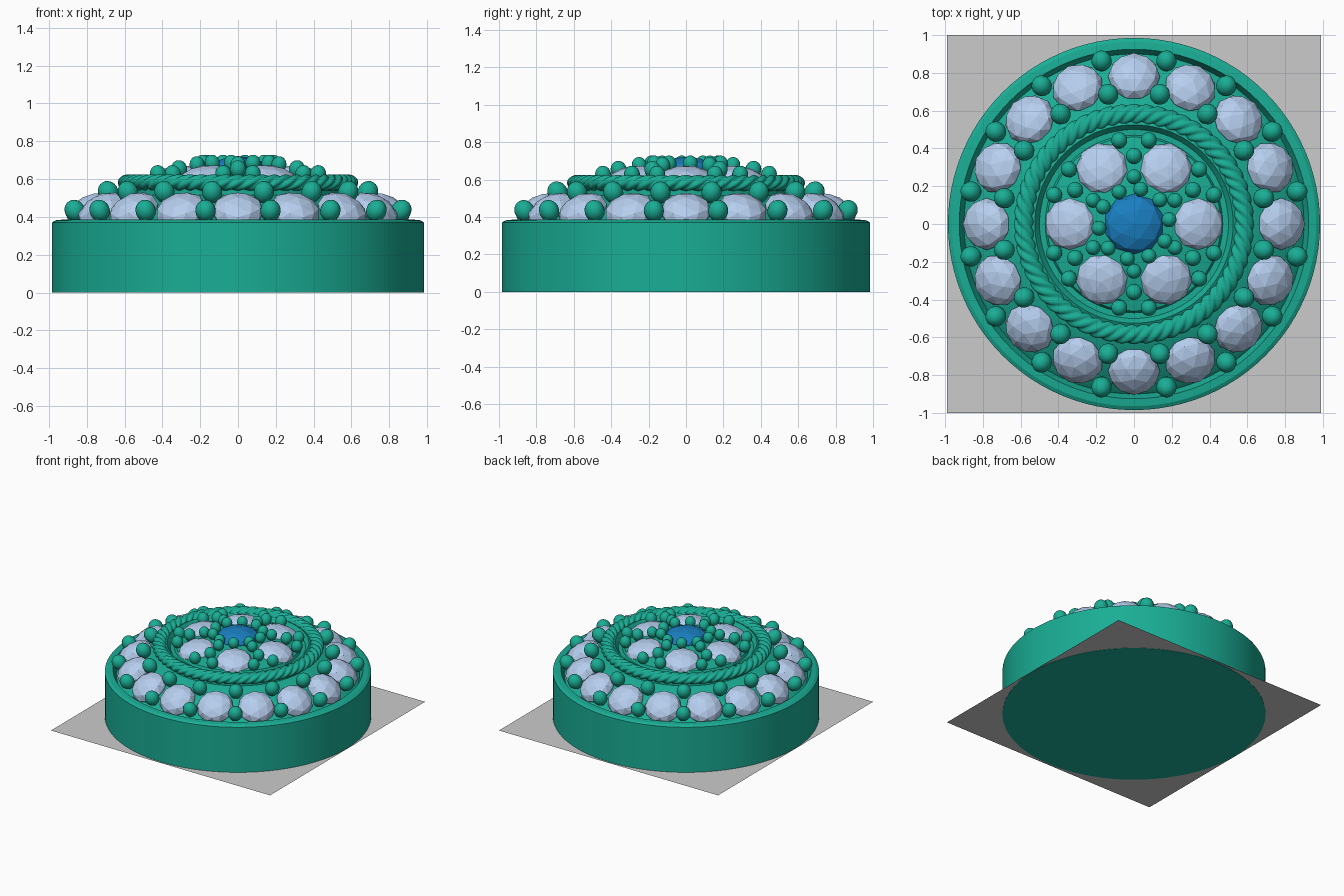
import bpy, bmesh, math
from math import sin, cos, pi, radians
from mathutils import Matrix, Vector

if "Cube" in bpy.data.objects:
    bpy.data.objects.remove(bpy.data.objects["Cube"])


def material(name, rgb):
    m = bpy.data.materials.new(name)
    m.diffuse_color = (*rgb, 1)
    m.use_nodes = True
    m.node_tree.nodes["Principled BSDF"].inputs["Base Color"].default_value = m.diffuse_color
    return m


GREEN = material("green_enamel", (0.01, 0.42, 0.30))
PALE = material("pale_blue_gem", (0.47, 0.62, 0.86))
BLUE = material("blue_gem", (0.01, 0.21, 0.53))


def finish(bm, name, mat=None, smooth=None):
    bmesh.ops.recalc_face_normals(bm, faces=bm.faces[:])
    me = bpy.data.meshes.new(name)
    bm.to_mesh(me)
    bm.free()
    ob = bpy.data.objects.new(name, me)
    bpy.context.collection.objects.link(ob)
    if mat:
        me.materials.append(mat)
    if smooth:
        bpy.ops.object.select_all(action='DESELECT')
        ob.select_set(True)
        bpy.context.view_layer.objects.active = ob
        bpy.ops.object.shade_smooth_by_angle(angle=radians(smooth))
    return ob


def place(r, ang, z, tilt):
    # polar position, local z leaning outward by tilt
    return (Matrix.Rotation(radians(ang), 4, 'Z') @ Matrix.Translation((r, 0, z))
            @ Matrix.Rotation(radians(tilt), 4, 'Y'))


def lathe(name, profile, steps=96):
    bm = bmesh.new()
    vs = [bm.verts.new((r, 0, z)) for r, z in profile]
    es = [bm.edges.new(p) for p in zip(vs, vs[1:])]
    bmesh.ops.spin(bm, geom=vs + es, cent=(0, 0, 0), axis=(0, 0, 1),
                   angle=2 * pi, steps=steps, use_duplicate=False)
    bmesh.ops.remove_doubles(bm, verts=bm.verts[:], dist=1e-4)
    return finish(bm, name, GREEN, 25)


def beads(name, spots, rad):
    # each spot: radius, angle, z, tilt
    bm = bmesh.new()
    for s in spots:
        bmesh.ops.create_uvsphere(bm, u_segments=16, v_segments=10, radius=rad,
                                  matrix=place(*s) @ Matrix.Diagonal((1, 1, 1.1, 1)))
    return finish(bm, name, GREEN, 60)


def gems(name, spots, rad, height, mat):
    bm = bmesh.new()
    for s in spots:
        bmesh.ops.create_icosphere(bm, subdivisions=2, radius=1,
                                   matrix=place(*s) @ Matrix.Diagonal((rad, rad, height, 1)))
    return finish(bm, name, mat)


# Backing sheet
bm = bmesh.new()
bmesh.ops.create_grid(bm, x_segments=1, y_segments=1, size=1,
                      matrix=Matrix.Translation((0, 0, 0.002)) @ Matrix.Diagonal((0.99, 1, 1, 1)))
finish(bm, "backing_sheet")

# Drum body with rim, sloping gem seat, rope shelf and inner dome
lathe("brooch_body", [
    (0, 0), (0.985, 0), (0.985, 0.37), (0.965, 0.382), (0.925, 0.386), (0.90, 0.335),
    (0.88, 0.355), (0.66, 0.49), (0.57, 0.515), (0.57, 0.575), (0.525, 0.60), (0.50, 0.565),
    (0.47, 0.565), (0.46, 0.585), (0.22, 0.645), (0, 0.655)])

# Outer ring: sixteen gems with a bead on each side of every gap
gems("outer_gems", [(0.78, i * 22.5, 0.43, 31) for i in range(16)], 0.138, 0.085, PALE)
gaps = [(i + 0.5) * 22.5 for i in range(16)]
beads("outer_beads", [(0.88, a, 0.433, 31) for a in gaps]
      + [(0.70, a, 0.532, 31) for a in gaps], 0.054)

# Twisted rope ring
bm = bmesh.new()
N, M, LOBES, TURNS = 420, 32, 4, 14
rows = []
for i in range(N):
    t = 2 * pi * i / N
    row = []
    for j in range(M):
        p = 2 * pi * j / M
        q = 0.053 * (0.68 + 0.32 * abs(cos(LOBES / 2 * (p - TURNS * t))) ** 0.8)
        r = 0.583 + q * cos(p)
        row.append(bm.verts.new((r * cos(t), r * sin(t), 0.582 + 0.8 * q * sin(p))))
    rows.append(row)
for i in range(N):
    a, b = rows[i], rows[(i + 1) % N]
    for j in range(M):
        k = (j + 1) % M
        bm.faces.new((a[j], b[j], b[k], a[k]))
finish(bm, "rope_ring", GREEN, 50)

# Inner ring: six gems with three beads in every gap
gems("inner_gems", [(0.34, i * 60, 0.61, 13) for i in range(6)], 0.137, 0.06, PALE)
spots = []
for i in range(6):
    a = 30 + 60 * i
    spots += [(0.45, a - 10, 0.627, 13), (0.45, a + 10, 0.627, 13), (0.36, a, 0.653, 13)]
beads("inner_beads", spots, 0.043)

# Centre gem and its bead collar
gems("centre_gem", [(0, 0, 0.65, 0)], 0.16, 0.072, BLUE)
beads("centre_beads", [(0.187, 7 + 36 * i, 0.685, 10) for i in range(10)]
      + [(0.25, 30 + 60 * i, 0.677, 10) for i in range(6)], 0.04)
